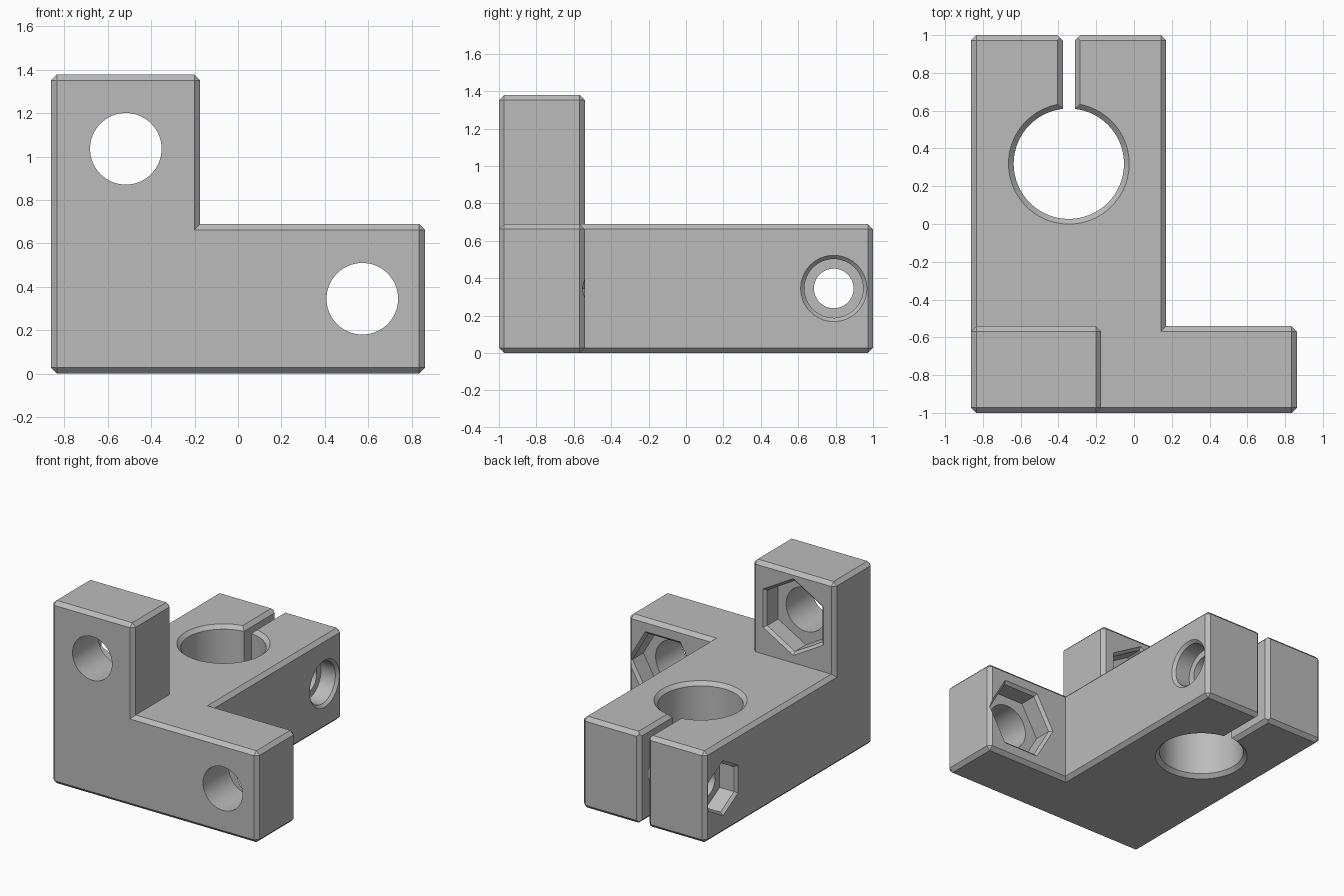
import bpy, bmesh, math
from mathutils import Vector, Matrix

if "Cube" in bpy.data.objects:
    bpy.data.objects.remove(bpy.data.objects["Cube"], do_unlink=True)

grey = bpy.data.materials.new("plain_grey")
grey.use_nodes = True
grey.diffuse_color = (0.5, 0.5, 0.5, 1)
grey.node_tree.nodes["Principled BSDF"].inputs["Base Color"].default_value = (0.5, 0.5, 0.5, 1)

CH = 0.0275           # chamfer size
HX, HY = 0.862, 1.0   # half width and half depth
LOW, TOP = 0.69, 1.379
BACK = -0.541         # rear of the front plate


def make_object(name, bm):
    bmesh.ops.recalc_face_normals(bm, faces=bm.faces)
    mesh = bpy.data.meshes.new(name)
    bm.to_mesh(mesh)
    bm.free()
    mesh.materials.append(grey)
    obj = bpy.data.objects.new(name, mesh)
    bpy.context.collection.objects.link(obj)
    return obj


# Three-way bracket: boundary of the occupied cells of a coarse grid
def bracket_body():
    grid = [[-HX, -0.174, 0.17, HX], [-HY, BACK, HY], [0, LOW, TOP]]
    solid = {(0, 0, 0), (1, 0, 0), (2, 0, 0), (0, 0, 1), (0, 1, 0), (1, 1, 0)}
    bm = bmesh.new()
    for cell in solid:
        for axis in range(3):
            for side in (0, 1):
                near = list(cell)
                near[axis] += 2 * side - 1
                if tuple(near) in solid:
                    continue
                ring = []
                for u, v in ((0, 0), (1, 0), (1, 1), (0, 1)):
                    idx = list(cell)
                    idx[axis] += side
                    idx[(axis + 1) % 3] += u
                    idx[(axis + 2) % 3] += v
                    ring.append(bm.verts.new([grid[k][idx[k]] for k in range(3)]))
                bm.faces.new(ring if side else ring[::-1])
    bmesh.ops.remove_doubles(bm, verts=bm.verts, dist=0.001)
    bmesh.ops.dissolve_limit(bm, angle_limit=0.01, verts=bm.verts, edges=bm.edges)
    bm.normal_update()
    # chamfer every outward edge
    convex = [e for e in bm.edges if e.calc_face_angle_signed(0) > 0.5]
    bmesh.ops.bevel(bm, geom=convex, offset=CH, segments=1, affect='EDGES', profile=0.5)
    return make_object("bracket_body", bm)


# Cutter made of stacked rings (radius, distance) along an axis
def ring_cutter(name, centre, axis, rings, sides=64, turn=0.0):
    bm = bmesh.new()
    axis = Vector(axis)
    side = axis.cross((0, 0, 1)) if abs(axis.z) < 0.5 else Vector((1, 0, 0))
    up = side.cross(axis)
    loops = []
    for r, t in rings:
        loops.append([bm.verts.new(Vector(centre) + axis * t
                      + side * r * math.cos(turn + math.tau * i / sides)
                      + up * r * math.sin(turn + math.tau * i / sides))
                      for i in range(sides)])
    for a, b in zip(loops, loops[1:]):
        for i in range(sides):
            j = (i + 1) % sides
            bm.faces.new((a[i], a[j], b[j], b[i]))
    bm.faces.new(loops[0])
    bm.faces.new(loops[-1])
    return make_object(name, bm)


# Cutter made by extruding a closed outline
def prism_cutter(name, outline, offset):
    bm = bmesh.new()
    face = bm.faces.new([bm.verts.new(p) for p in outline])
    new = bmesh.ops.extrude_face_region(bm, geom=[face])["geom"]
    bmesh.ops.translate(bm, vec=offset, verts=[v for v in new if isinstance(v, bmesh.types.BMVert)])
    return make_object(name, bm)


# Blind pocket entering along +axis, with a flared rim
def pocket(name, centre, axis, r, depth, sides=64, turn=0.0):
    flare = 0.02
    k = 1 / math.cos(math.pi / sides)
    rings = [(r + flare * k, -flare), (r, 0), (r, depth - flare)]
    rings = [(r + 2 * flare * k, -flare)] + [(r, flare), (r, depth)]
    return ring_cutter(name, centre, axis, rings, sides, turn)


POINT_UP = math.pi / 6
body = bracket_body()
cutters = []

# Main rod bore
bx, by, e = -0.345, 0.319, 0.02
cutters.append(ring_cutter("bore_cutter", (bx, by, 0), (0, 0, 1), [
    (0.292 + CH + e, -e), (0.292, CH), (0.292, LOW - CH), (0.292 + CH + e, LOW + e)], 96))

# Clamp slot: flared at top and bottom, then at its rear mouth
w = 0.032
f = w + CH + e
cutters.append(prism_cutter("slot_cutter", [
    (bx + x, by, z) for x, z in ((-f, -e), (-w, CH), (-w, LOW - CH), (-f, LOW + e),
                                 (f, LOW + e), (w, LOW - CH), (w, CH), (f, -e))], (0, 1, 0)))
cutters.append(prism_cutter("slot_mouth_cutter", [
    (bx + x, y, -0.1) for x, y in ((-w, HY - CH), (-f, HY + e), (f, HY + e), (w, HY - CH))],
    (0, 0, 1)))

# Mounting holes with hexagonal nut pockets behind
for label, x, z, turn in (("upper", -0.517, 1.036, POINT_UP), ("lower", 0.573, LOW / 2, 0)):
    cutters.append(ring_cutter(label + "_hole_cutter", (x, 0, z), (0, 1, 0),
                               [(0.165, -1.1), (0.165, -0.5)]))
    cutters.append(pocket(label + "_nut_cutter", (x, BACK, z), (0, -1, 0), 0.267, 0.15, 6, turn))

# Clamp screw: through hole, round head recess, hexagonal nut recess
cy, cz = 0.79, LOW / 2
cutters.append(ring_cutter("clamp_hole_cutter", (0, cy, cz), (1, 0, 0), [(0.106, -1), (0.106, 0.5)]))
cutters.append(pocket("head_recess_cutter", (0.17, cy, cz), (-1, 0, 0), 0.157, 0.14))
cutters.append(pocket("nut_recess_cutter", (-HX, cy, cz), (1, 0, 0), 0.186, 0.14, 6, POINT_UP))

for cutter in cutters:
    cut = body.modifiers.new(cutter.name, 'BOOLEAN')
    cut.operation = 'DIFFERENCE'
    cut.solver = 'EXACT'
    cut.object = cutter

# Apply the cuts and remove the helpers
bpy.context.view_layer.objects.active = body
body.select_set(True)
for cut in list(body.modifiers):
    bpy.ops.object.modifier_apply(modifier=cut.name)
for cutter in cutters:
    bpy.data.objects.remove(cutter, do_unlink=True)
bpy.ops.object.shade_smooth_by_angle(angle=math.radians(25))
